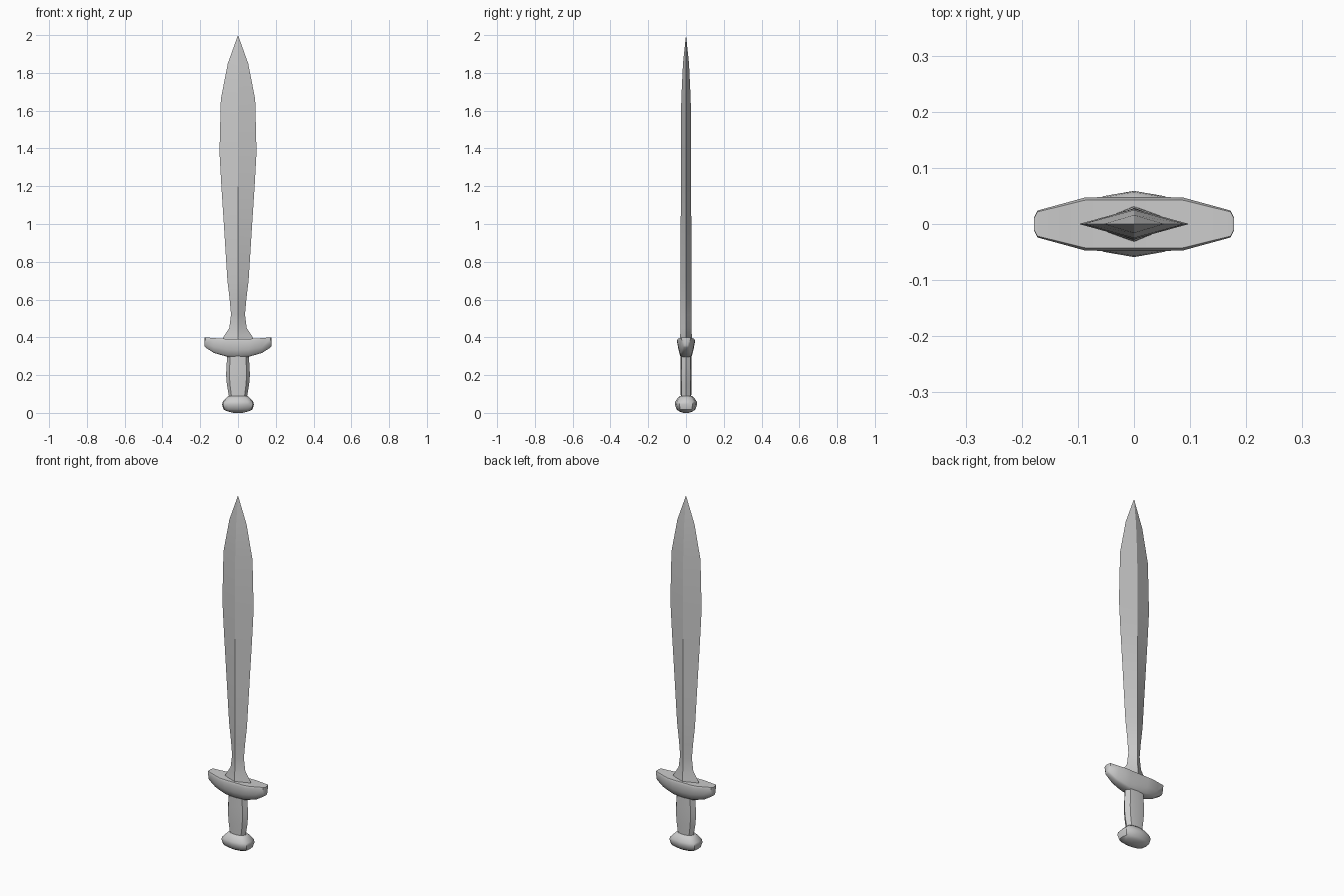
import bpy, bmesh, math

if "Cube" in bpy.data.objects:
    bpy.data.objects.remove(bpy.data.objects["Cube"])


def loft(name, rings, smooth=None):
    """Bridge equal-length rings of points and cap both ends."""
    bm = bmesh.new()
    loops = [[bm.verts.new(p) for p in ring] for ring in rings]
    n = len(loops[0])
    for a, b in zip(loops, loops[1:]):
        for i in range(n):
            j = (i + 1) % n
            bm.faces.new((a[i], a[j], b[j], b[i]))
    bm.faces.new(loops[0][::-1])
    bm.faces.new(loops[-1])
    bmesh.ops.remove_doubles(bm, verts=bm.verts, dist=0.0005)
    bmesh.ops.recalc_face_normals(bm, faces=bm.faces)
    mesh = bpy.data.meshes.new(name)
    bm.to_mesh(mesh)
    bm.free()
    obj = bpy.data.objects.new(name, mesh)
    bpy.context.collection.objects.link(obj)
    if smooth:
        bpy.ops.object.select_all(action='DESELECT')
        obj.select_set(True)
        bpy.context.view_layer.objects.active = obj
        bpy.ops.object.shade_smooth_by_angle(angle=math.radians(smooth))
    return obj


def stack(shape, profile):
    """Scale a unit outline by (half width, half depth) at each height."""
    return [[(x * w, y * d, z) for x, y in shape] for z, w, d in profile]


diamond = [(1, 0), (0, 1), (-1, 0), (0, -1)]
octagon = [(1, 0), (.72, .82), (0, 1), (-.72, .82),
           (-1, 0), (-.72, -.82), (0, -1), (.72, -.82)]
lozenge = [(1, 0), (.94, .6), (.65, .84), (0, 1), (-.65, .84), (-.94, .6),
           (-1, 0), (-.94, -.6), (-.65, -.84), (0, -1), (.65, -.84), (.94, -.6)]

# Leaf-shaped diamond-section blade: height, half width, half thickness
loft("blade", stack(diamond, [
    (.38, .088, .032), (.405, .075, .031), (.45, .046, .029), (.52, .037, .028),
    (.60, .044, .028), (.70, .056, .028), (1.0, .075, .028), (1.2, .088, .027),
    (1.38, .098, .027), (1.66, .091, .025), (1.85, .054, .016), (2.0, 0, 0)]), 30)

# Swelling oval grip
loft("grip", stack(octagon, [
    (.07, .046, .027), (.10, .050, .028), (.15, .059, .029), (.20, .063, .030),
    (.25, .061, .029), (.31, .056, .028)]), 40)

# Flared pommel
loft("pommel", stack(lozenge, [
    (.0, .025, .014), (.008, .055, .036), (.018, .077, .050), (.045, .084, .059),
    (.060, .080, .057), (.078, .062, .045), (.09, .050, .032)]), 50)

# Boat-shaped guard: x, top z, bottom z, half depth at the top, at the bottom
half = [(0, .392, .294, .048, .031), (.055, .392, .297, .048, .030),
        (.088, .393, .306, .047, .028), (.128, .396, .318, .036, .022),
        (.172, .400, .346, .024, .015), (.178, .398, .356, .012, .008)]
stations = [(-s[0], *s[1:]) for s in half[:0:-1]] + half
rings = []
for x, top, bot, dt, db in stations:
    h = top - bot
    side = [(dt * .9, top), (dt, top - h * .12), ((dt + db) / 2, bot + h * .4),
            (db, bot + h * .08), (db * .6, bot)]
    rings.append([(x, y, z) for y, z in side] + [(x, -y, z) for y, z in side[::-1]])
loft("guard", rings, 45)
